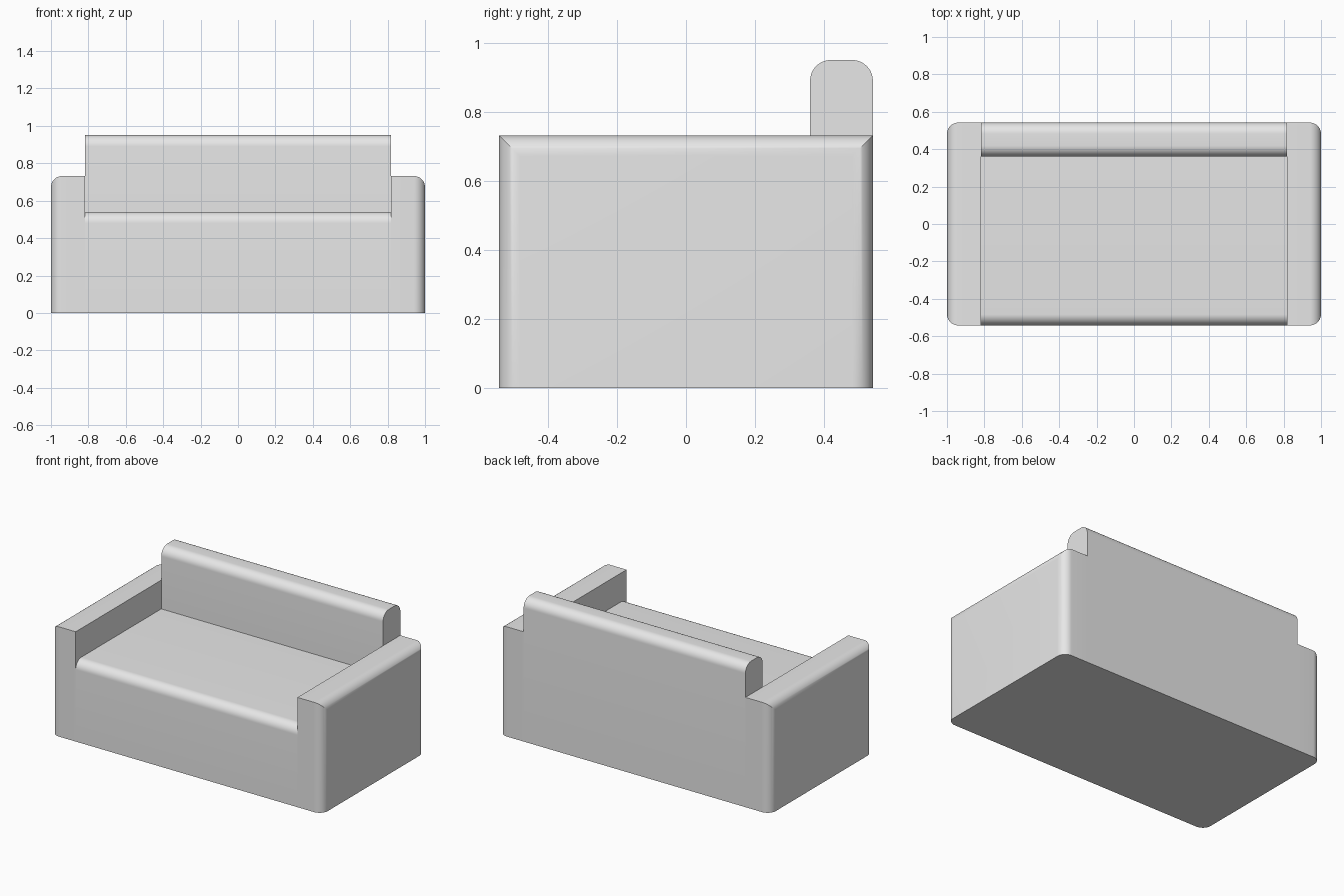
import bpy, bmesh
from math import sin, cos, pi

if "Cube" in bpy.data.objects:
    bpy.data.objects.remove(bpy.data.objects["Cube"])

HALF_DEPTH, HALF_SEAT = 0.542, 0.818
SEAT_Z, ARM_Z, BACK_Z, BACK_Y = 0.54, 0.732, 0.951, 0.36
R, STEPS = 0.06, 12

fabric = bpy.data.materials.new("grey fabric")
colour = (0.8, 0.8, 0.8, 1)
fabric.diffuse_color = colour
fabric.use_nodes = True
fabric.node_tree.nodes["Principled BSDF"].inputs["Base Color"].default_value = colour


def arc(cy, cz, start, end):
    """Points of a quarter round, from start to end angle."""
    angles = [start + (end - start) * i / STEPS for i in range(STEPS + 1)]
    return [(cy + R * cos(a), cz + R * sin(a)) for a in angles]


def loft(name, rings):
    """Closed solid through rings with equal point counts."""
    bm = bmesh.new()
    loops = [[bm.verts.new(p) for p in ring] for ring in rings]
    for a, b in zip(loops, loops[1:]):
        for i in range(len(a)):
            j = (i + 1) % len(a)
            bm.faces.new((a[i], a[j], b[j], b[i]))
    bm.faces.new(loops[0])
    bm.faces.new(loops[-1])
    bmesh.ops.recalc_face_normals(bm, faces=bm.faces)
    mesh = bpy.data.meshes.new(name)
    bm.to_mesh(mesh)
    bm.free()
    mesh.materials.append(fabric)
    obj = bpy.data.objects.new(name, mesh)
    bpy.context.collection.objects.link(obj)
    bpy.ops.object.select_all(action="DESELECT")
    obj.select_set(True)
    bpy.context.view_layer.objects.active = obj
    bpy.ops.object.shade_smooth_by_angle(angle=pi / 6)
    return obj


# Seat and backrest: one side profile drawn across the width
profile = [(-HALF_DEPTH, 0), (HALF_DEPTH, 0)]
profile += arc(HALF_DEPTH - R, BACK_Z - R, 0, pi / 2)
profile += arc(BACK_Y + R, BACK_Z - R, pi / 2, pi)
profile += [(BACK_Y, SEAT_Z)]
profile += arc(-HALF_DEPTH + R, SEAT_Z - R, pi / 2, pi)
loft("seat_and_backrest", [[(x, y, z) for y, z in profile] for x in (-HALF_SEAT, HALF_SEAT)])

# Arms: upright slices that shrink over the outer quarter round, giving mitred corners
slices = [(HALF_SEAT, 0)] + [(1 - R + px, R - pz) for px, pz in arc(0, 0, pi / 2, 0)]
for name, side in (("left_arm", 1), ("right_arm", -1)):
    rings = []
    for x, inset in slices:
        y, z = HALF_DEPTH - inset, ARM_Z - inset
        rings.append([(side * x, -y, 0), (side * x, y, 0), (side * x, y, z), (side * x, -y, z)])
    loft(name, rings)
